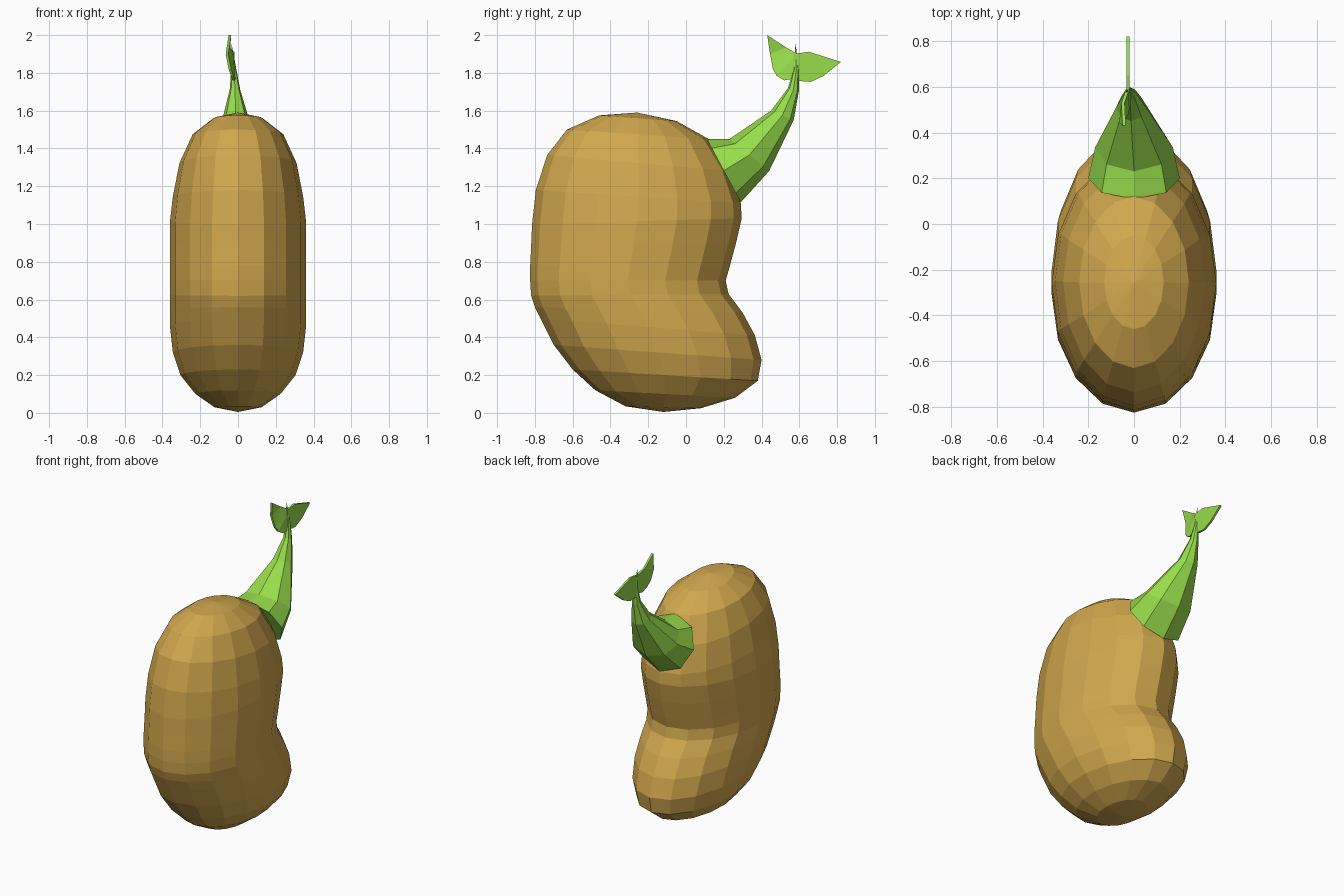
import bpy, bmesh
from math import sin, cos, pi
from mathutils import Vector

cube = bpy.data.objects.get("Cube")
if cube:
    bpy.data.objects.remove(cube, do_unlink=True)


def material(name, rgb):
    m = bpy.data.materials.new(name)
    m.use_nodes = True
    m.diffuse_color = (*rgb, 1)
    m.node_tree.nodes["Principled BSDF"].inputs["Base Color"].default_value = (*rgb, 1)
    return m


tan = material("golden tan", (0.64, 0.39, 0.075))
green = material("leaf green", (0.31, 0.72, 0.07))


def finish(name, bm, mat):
    bmesh.ops.recalc_face_normals(bm, faces=bm.faces)
    me = bpy.data.meshes.new(name)
    bm.to_mesh(me)
    bm.free()
    me.materials.append(mat)
    ob = bpy.data.objects.new(name, me)
    bpy.context.collection.objects.link(ob)
    return ob


def loft(name, rings, sides, start, end, mat):
    """Skin tilted elliptical rings: (front y, front z, back y, back z, half width, centre x).
    Each end closes on a pole, or with a flat cap when the pole is None."""
    bm = bmesh.new()
    loops = []
    for fy, fz, by, bz, w, cx in rings:
        a, b = Vector((cx, fy, fz)), Vector((cx, by, bz))
        mid, half = (a + b) / 2, (a - b) / 2
        loops.append([bm.verts.new(mid + half * cos(t) + Vector((w * sin(t), 0, 0)))
                      for t in (2 * pi * i / sides for i in range(sides))])
    for p, q in zip(loops, loops[1:]):
        for i in range(sides):
            j = (i + 1) % sides
            bm.faces.new((p[i], p[j], q[j], q[i]))
    for pole, loop in ((start, loops[0]), (end, loops[-1])):
        if pole is None:
            bm.faces.new(loop)
        else:
            tip = bm.verts.new(pole)
            for i in range(sides):
                bm.faces.new((loop[i], loop[(i + 1) % sides], tip))
    return finish(name, bm, mat)


# Bean-shaped body, from the top down
body_rings = [
    (-.46, 1.575, -.05, 1.545, .13), (-.63, 1.50, .12, 1.45, .24),
    (-.735, 1.365, .23, 1.28, .31), (-.795, 1.18, .29, 1.11, .345),
    (-.815, 1.0, .295, 1.03, .36), (-.82, .88, .265, .90, .36),
    (-.825, .78, .23, .77, .36), (-.825, .70, .21, .70, .36),
    (-.82, .62, .225, .63, .36), (-.80, .56, .30, .53, .36),
    (-.77, .50, .365, .41, .36), (-.70, .36, .40, .28, .345),
    (-.60, .23, .38, .17, .305), (-.48, .12, .26, .08, .225),
    (-.32, .035, .08, .025, .125),
]
loft("body", [(*r, 0) for r in body_rings], 16, (0, -.26, 1.59), (0, -.12, .005), tan)

# Curved stem, tapering from the back of the body to a point
stem_rings = [
    (.11, 1.45, .29, 1.115, .20, 0), (.23, 1.45, .44, 1.28, .17, 0),
    (.45, 1.60, .57, 1.55, .065, -.013), (.54, 1.72, .597, 1.70, .028, -.016),
    (.57, 1.82, .597, 1.81, .014, -.022),
]
loft("stem", stem_rings, 8, None, (-.035, .58, 1.96), green)


def leaf(name, outline):
    """Thin blade from an outline of x, y, z points."""
    bm = bmesh.new()
    face = bm.faces.new([bm.verts.new(p) for p in outline])
    new = bmesh.ops.extrude_face_region(bm, geom=[face])["geom"]
    bmesh.ops.translate(bm, vec=(.014, 0, 0),
                        verts=[v for v in new if isinstance(v, bmesh.types.BMVert)])
    bmesh.ops.triangulate(bm, faces=[f for f in bm.faces if len(f.verts) > 4])
    return finish(name, bm, green)


# Two leaves at the tip of the stem
leaf("front_leaf", [(-.035, .59, 1.90), (-.055, .53, 1.935), (-.05, .43, 2.0),
                    (-.065, .445, 1.90), (-.05, .46, 1.82), (-.038, .48, 1.785),
                    (-.03, .52, 1.76), (-.025, .59, 1.775)])
leaf("back_leaf", [(-.033, .57, 1.90), (-.033, .65, 1.912), (-.033, .82, 1.858),
                   (-.033, .73, 1.785), (-.033, .66, 1.752), (-.033, .57, 1.76)])
